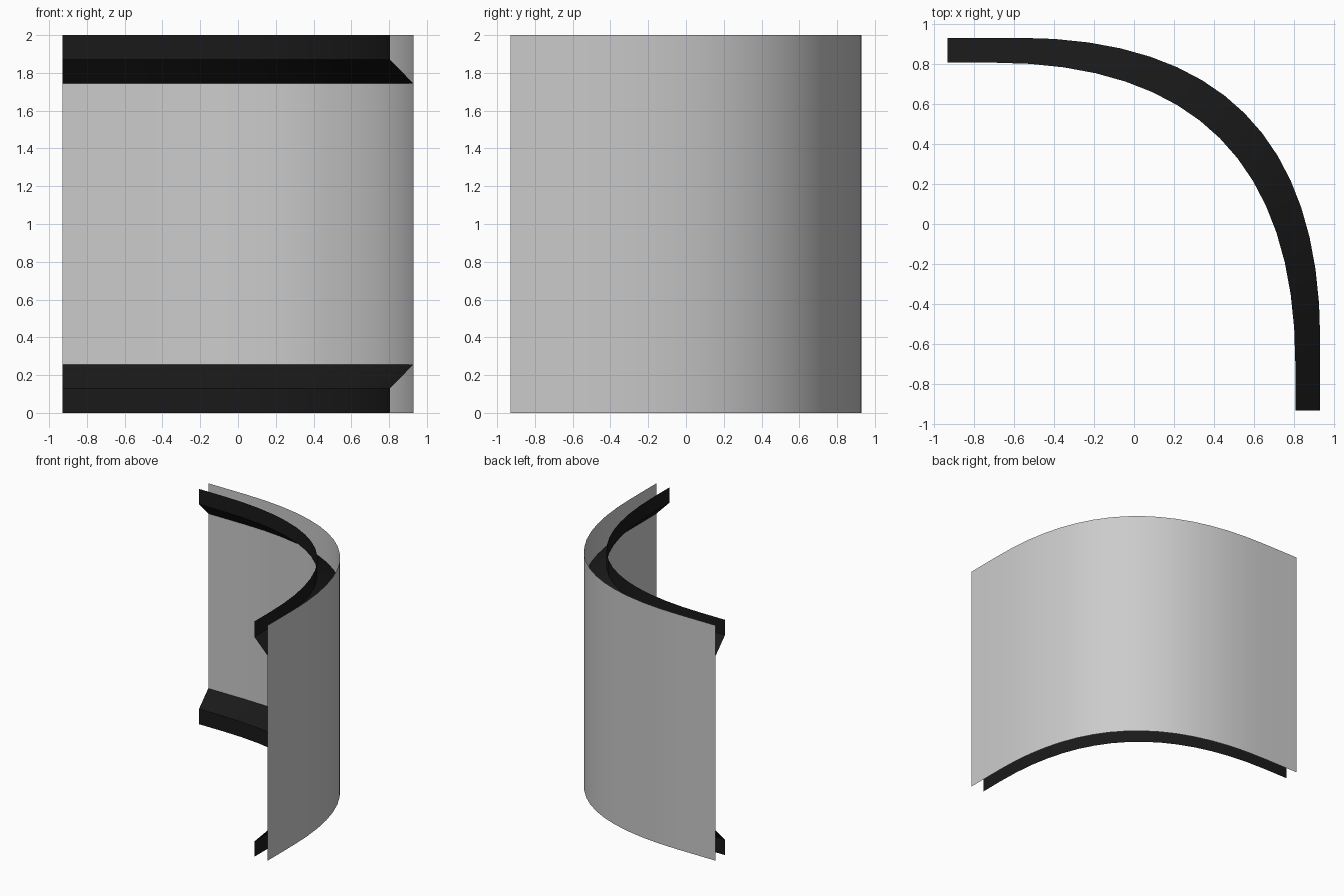
import bpy, bmesh, math

if "Cube" in bpy.data.objects:
    bpy.data.objects.remove(bpy.data.objects["Cube"])

E = 0.93      # half extent of the plan
P = -0.578    # where the bend starts
SEG = 16


def path(d):
    # plan line: straight run, eased bend, straight run; shifted inward by d
    pts = [(-E, E - d)]
    for i in range(SEG + 1):
        t = i / SEG
        x = E - (E - P) * (1 - t) ** 2
        y = E - (E - P) * t ** 2
        pts.append((x - d, y - d))
    pts.append((E - d, -E))
    return pts


def sweep(name, profile, color=None):
    # profile: list of (inset from the outer face, z)
    bm = bmesh.new()
    rows = [[bm.verts.new((x, y, z)) for x, y in path(d)] for d, z in profile]
    for a, b in zip(rows, rows[1:]):
        for i in range(len(a) - 1):
            bm.faces.new((a[i + 1], a[i], b[i], b[i + 1]))
    me = bpy.data.meshes.new(name)
    bm.to_mesh(me)
    bm.free()
    ob = bpy.data.objects.new(name, me)
    bpy.context.collection.objects.link(ob)
    if color:
        mat = bpy.data.materials.new(name + "_dark")
        mat.diffuse_color = color
        mat.use_nodes = True
        mat.node_tree.nodes["Principled BSDF"].inputs["Base Color"].default_value = mat.diffuse_color
        me.materials.append(mat)
    bpy.ops.object.select_all(action='DESELECT')
    ob.select_set(True)
    bpy.context.view_layer.objects.active = ob
    bpy.ops.object.shade_smooth_by_angle(angle=math.radians(30))


DARK = (0.01, 0.01, 0.01, 1)

# curved wall sheet
sweep("curved_wall", [(0, 0), (0, 2)])

# skirting and cornice on the hollow side
trim = [(0.125, 0), (0.125, 0.13), (0.001, 0.257)]
sweep("bottom_trim", trim[::-1], DARK)
sweep("top_trim", [(d, 2 - z) for d, z in trim], DARK)
